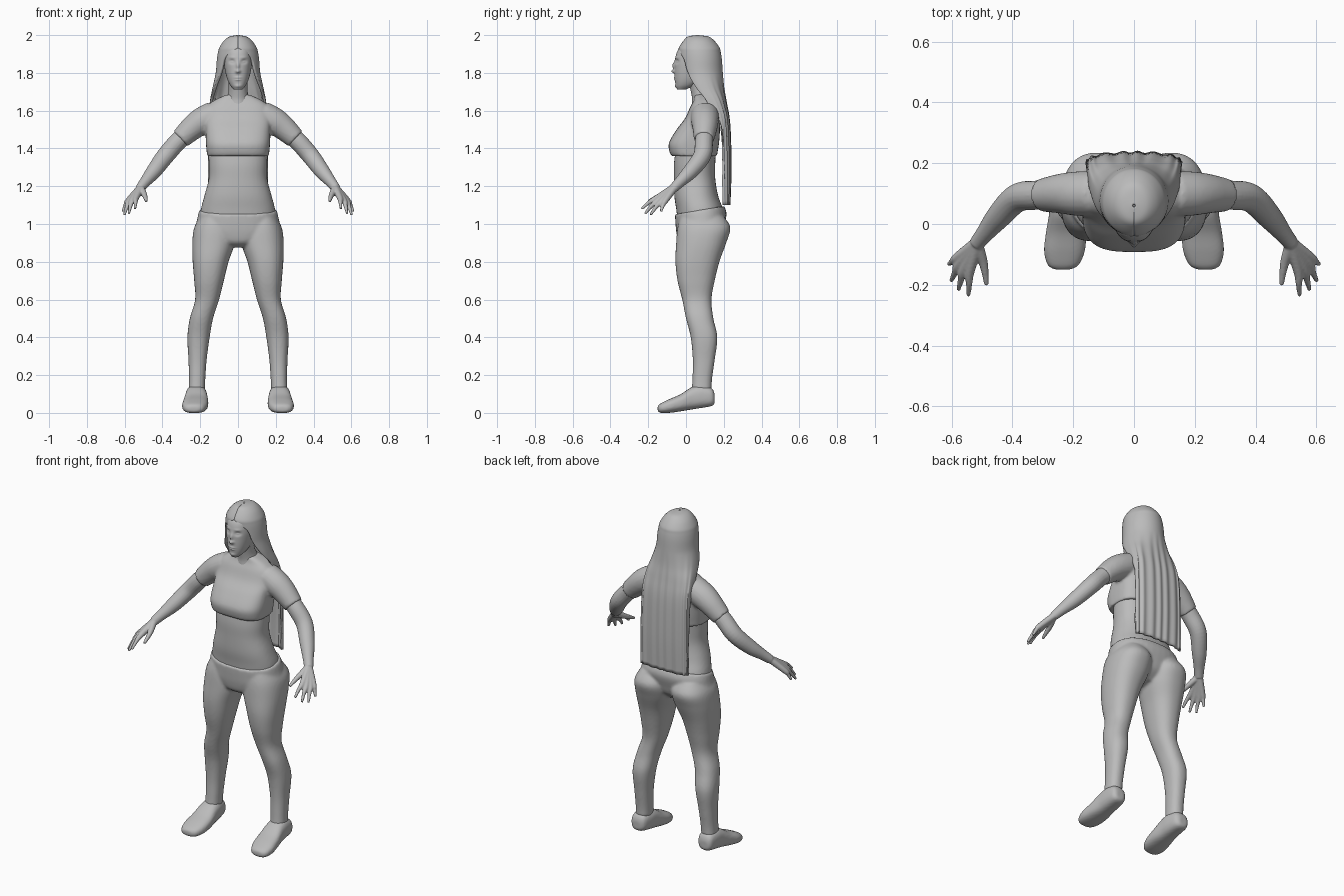
import bpy, bmesh, math
from mathutils import Vector

cube = bpy.data.objects.get("Cube")
if cube:
    bpy.data.objects.remove(cube, do_unlink=True)

grey = bpy.data.materials.new("plain_grey")
grey.use_nodes = True
grey.diffuse_color = (0.5, 0.5, 0.5, 1)
grey.node_tree.nodes["Principled BSDF"].inputs["Base Color"].default_value = (0.5, 0.5, 0.5, 1)


def spline(rows, steps=6):
    """Smooth curve through rows of numbers."""
    pts = [rows[0]] + list(rows) + [rows[-1]]
    out = []
    for i in range(1, len(pts) - 2):
        for k in range(steps):
            t = k / steps
            out.append([0.5 * (2 * b + (c - a) * t + (2 * a - 5 * b + 4 * c - d) * t * t
                               + (3 * b - a - 3 * c + d) * t ** 3)
                        for a, b, c, d in zip(*pts[i - 1:i + 3])])
    return out + [list(rows[-1])]


def skin(bm, loops, closed=True):
    """Join a stack of point loops with quads, capping closed ones."""
    rings = [[bm.verts.new(p) for p in loop] for loop in loops]
    count = len(rings[0])
    for low, high in zip(rings, rings[1:]):
        for i in range(count if closed else count - 1):
            j = (i + 1) % count
            bm.faces.new((low[i], low[j], high[j], high[i]))
    if closed:
        bm.faces.new(rings[0])
        bm.faces.new(rings[-1])


def loft(bm, rows, power=2.3, side=1, along_y=False, shear=0, segments=40, steps=6):
    """Rows are (position, x min, x max, depth min, depth max)."""
    loops = []
    for s, x0, x1, d0, d1 in spline(rows, steps):
        loop = []
        for k in range(segments):
            a = math.tau * k / segments
            c, n = math.cos(a), math.sin(a)
            x = (x0 + x1) / 2 + (x1 - x0) / 2 * math.copysign(abs(c) ** (2 / power), c)
            d = (d0 + d1) / 2 + (d1 - d0) / 2 * math.copysign(abs(n) ** (2 / power), n)
            loop.append((x * side, s, d) if along_y else (x * side, d, s + shear * (d - 0.08)))
        loops.append(loop)
    skin(bm, loops)


def tube(bm, rows, side=1, segments=20):
    """Round limb through rows of (x, y, z, radius)."""
    path = spline(rows)
    loops = []
    for i, (x, y, z, r) in enumerate(path):
        before, after = path[max(i - 1, 0)], path[min(i + 1, len(path) - 1)]
        t = (Vector(after[:3]) - Vector(before[:3])).normalized()
        u = t.cross(Vector((0.3, 1, 0.2))).normalized()
        v = t.cross(u)
        ring = [Vector((x, y, z)) + r * (u * math.cos(a) + v * math.sin(a))
                for a in (math.tau * k / segments for k in range(segments))]
        loops.append([(p.x * side, p.y, p.z) for p in ring])
    skin(bm, loops)


def finish(name, bm, voxel=0, relax=4):
    """Make the object, fusing its volumes when a voxel size is given."""
    bmesh.ops.recalc_face_normals(bm, faces=bm.faces)
    mesh = bpy.data.meshes.new(name)
    bm.to_mesh(mesh)
    bm.free()
    mesh.materials.append(grey)
    for face in mesh.polygons:
        face.use_smooth = True
    obj = bpy.data.objects.new(name, mesh)
    bpy.context.collection.objects.link(obj)
    if voxel:
        fuse = obj.modifiers.new("fuse", "REMESH")
        fuse.mode = "VOXEL"
        fuse.voxel_size = voxel
        fuse.use_smooth_shade = True
        soft = obj.modifiers.new("soften", "SMOOTH")
        soft.factor = 0.5
        soft.iterations = relax
    return obj


def centred(rows):
    return [(z, -w, w, front, back) for z, w, front, back in rows]


# Bare waist and neck
bm = bmesh.new()
loft(bm, centred([(1.02, .2, -.045, .2), (1.08, .196, -.052, .195), (1.15, .178, -.062, .17),
                  (1.24, .155, -.064, .155), (1.32, .155, -.064, .155), (1.42, .158, -.05, .16)]))
finish("midriff", bm, 0.009)
bm = bmesh.new()
tube(bm, [(0, .1, 1.6, .075), (0, .09, 1.66, .06), (0, .075, 1.71, .05), (0, .06, 1.78, .052)])
finish("neck", bm)

# Cropped shirt with short sleeves
bm = bmesh.new()
loft(bm, centred([(1.36, .163, -.078, .165), (1.385, .166, -.088, .168), (1.43, .17, -.09, .175),
                  (1.5, .172, -.05, .18), (1.56, .175, -.005, .182), (1.62, .165, .022, .175),
                  (1.655, .125, .04, .16), (1.685, .06, .045, .14)]), power=3)
for side in (1, -1):
    tube(bm, [(.13, .1, 1.575, .075), (.19, .1, 1.545, .073), (.24, .1, 1.51, .066),
              (.305, .095, 1.45, .054)], side)
finish("shirt", bm, 0.008)

# Forearms and hands
knuckles = [(.54, -.155, 1.137), (.56, -.148, 1.125), (.575, -.13, 1.12), (.582, -.11, 1.122)]
tips = [(.545, -.235, 1.08), (.578, -.217, 1.055), (.602, -.188, 1.048), (.61, -.133, 1.065)]
for label, side in (("left", 1), ("right", -1)):
    bm = bmesh.new()
    tube(bm, [(.25, .1, 1.5, .045), (.32, .095, 1.435, .048), (.385, .085, 1.36, .047),
              (.445, .025, 1.28, .041), (.49, -.03, 1.225, .03), (.518, -.065, 1.19, .025)], side)
    for knuckle, tip in zip(knuckles, tips):
        middle = [(a + b) / 2 for a, b in zip(knuckle, tip)]
        middle[2] += 0.006
        tube(bm, [(.51, -.055, 1.2, .02), (*knuckle, .016), (*middle, .011), (*tip, .007)], side, 12)
    tube(bm, [(.515, -.07, 1.19, .02), (.498, -.12, 1.16, .016), (.49, -.16, 1.14, .012),
              (.485, -.2, 1.12, .008)], side, 12)
    finish(label + "_arm", bm, 0.0045, 3)

# Trousers
bm = bmesh.new()
loft(bm, centred([(1.075, .205, -.058, .202), (1.03, .215, -.056, .215), (.97, .22, -.05, .2),
                  (.92, .15, -.035, .18), (.885, .06, .01, .13)]), shear=0.17)
for side in (1, -1):
    loft(bm, [(1.04, .04, .2, -.03, .2), (.98, .012, .232, -.045, .235), (.9, .016, .242, -.052, .213),
              (.8, .05, .24, -.056, .177), (.7, .075, .232, -.045, .152), (.6, .1, .227, -.02, .135),
              (.5, .132, .255, 0, .145), (.4, .15, .268, .025, .166), (.28, .166, .262, .036, .152),
              (.18, .173, .26, .034, .138), (.12, .175, .262, .03, .135)], side=side)
finish("trousers", bm, 0.008)

# Shoes
for label, side in (("left", 1), ("right", -1)):
    bm = bmesh.new()
    loft(bm, [(.152, .2, .25, .05, .1), (.135, .178, .268, .036, .132), (.08, .166, .276, .026, .146),
              (.03, .162, .28, .018, .136), (-.03, .157, .29, .008, .098), (-.09, .162, .296, 0, .072),
              (-.135, .182, .284, 0, .05), (-.15, .21, .26, .01, .036)],
         power=2.6, side=side, along_y=True)
    finish(label + "_shoe", bm, 0.007, 3)

# Head, with facial features pushed in and out of the front
bm = bmesh.new()
loft(bm, centred([(1.712, .022, -.046, 0), (1.735, .042, -.054, .05), (1.77, .058, -.059, .1),
                  (1.82, .07, -.06, .14), (1.87, .075, -.058, .16), (1.92, .072, -.043, .16),
                  (1.955, .055, -.005, .14), (1.98, .025, .035, .1)]), segments=96, steps=12)
features = [(0, 1.838, .008, .02, .012), (0, 1.808, .012, .009, .017), (0, 1.775, .017, .004, .006),
            (0, 1.763, .015, .004, .005), (0, 1.729, .018, .01, .006)]
for x in (-.032, .032):
    features += [(x, 1.86, .014, .01, -.013), (x, 1.859, .009, .005, .008), (x, 1.882, .018, .006, .003)]
for v in bm.verts:
    if v.co.y < 0.02:
        v.co.y -= sum(push * math.exp(-((v.co.x - x) / sx) ** 2 - ((v.co.z - z) / sz) ** 2)
                      for x, z, sx, sz, push in features)
finish("head", bm)

# Long hair: rows are (height, half width, middle y, back y, wrap angle)
bm = bmesh.new()
arcs = []
for z, w, mid, back, wrap in spline([
        (2, .005, .06, .065, 180), (1.992, .045, .065, .12, 180), (1.97, .075, .068, .15, 180),
        (1.935, .098, .07, .177, 180), (1.91, .106, .072, .184, 158), (1.87, .112, .075, .19, 138),
        (1.8, .118, .08, .195, 127), (1.72, .135, .1, .202, 112), (1.64, .15, .14, .215, 98),
        (1.52, .157, .17, .232, 88), (1.3, .16, .18, .238, 84), (1.1, .16, .19, .232, 80)]):
    flat = min(1, max(0.45, (z - 1.4) / 0.4))
    arc = []
    for k in range(81):
        a = math.radians(min(wrap, 180)) * (k / 40 - 1)
        c = math.cos(a)
        strand = 0.006 * (1 - flat) * math.sin(17 * a + math.sin(5 * a))
        arc.append((w * math.sin(a),
                    mid + (back - mid) * math.copysign(abs(c) ** flat, c) + strand, z))
    arcs.append(arc)
skin(bm, arcs, closed=False)
hair = finish("long_hair", bm)
# Give the sheet thickness towards the body
thick = hair.modifiers.new("thickness", "SOLIDIFY")
thick.thickness = 0.014
thick.offset = -1
bpy.context.view_layer.objects.active = hair
hair.select_set(True)
bpy.ops.object.shade_smooth_by_angle(angle=math.radians(40))
